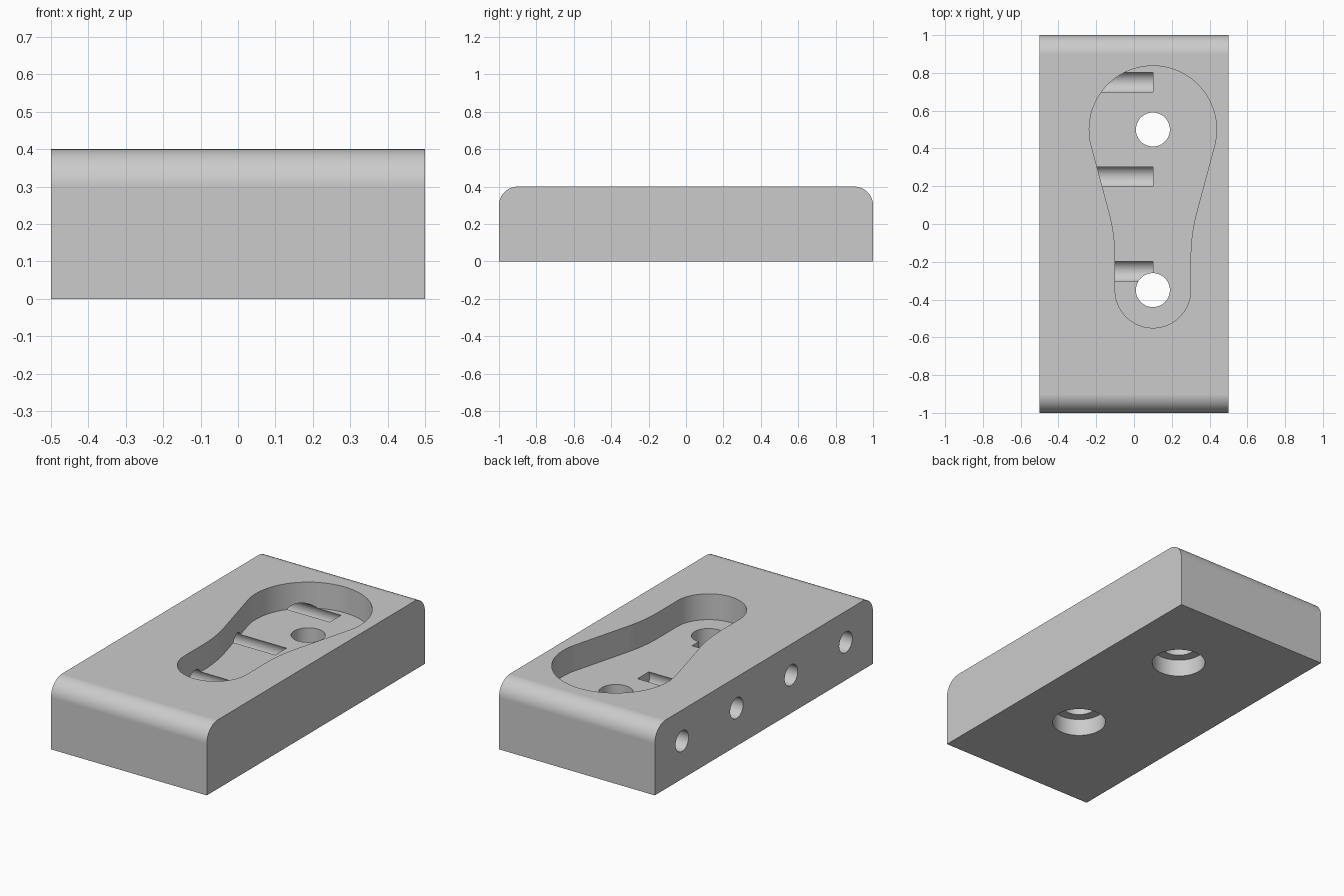
import bpy, bmesh
from math import cos, sin, tan, radians
from mathutils import Vector

default = bpy.data.objects.get("Cube")
if default:
    bpy.data.objects.remove(default, do_unlink=True)

grey = bpy.data.materials.new("plain_grey")
grey.use_nodes = True
grey.diffuse_color = (0.6, 0.6, 0.6, 1)
grey.node_tree.nodes["Principled BSDF"].inputs["Base Color"].default_value = (0.6, 0.6, 0.6, 1)


def arc(cx, cy, r, start, end, steps):
    """Points on an arc, angles in degrees."""
    angles = [radians(start + (end - start) * i / steps) for i in range(steps + 1)]
    return [(cx + r * cos(a), cy + r * sin(a)) for a in angles]


def prism(name, points, push):
    """Solid made by extruding a flat outline along a vector."""
    bm = bmesh.new()
    face = bm.faces.new([bm.verts.new(p) for p in points])
    moved = bmesh.ops.extrude_face_region(bm, geom=[face], use_keep_orig=True)["geom"]
    bmesh.ops.translate(bm, vec=Vector(push),
                        verts=[g for g in moved if isinstance(g, bmesh.types.BMVert)])
    bmesh.ops.recalc_face_normals(bm, faces=bm.faces)
    mesh = bpy.data.meshes.new(name)
    bm.to_mesh(mesh)
    bm.free()
    mesh.materials.append(grey)
    obj = bpy.data.objects.new(name, mesh)
    bpy.context.collection.objects.link(obj)
    return obj


def cut(target, cutter):
    """Subtract the cutter from the target, then discard the cutter."""
    cutter.hide_render = True
    mod = target.modifiers.new("cut", "BOOLEAN")
    mod.operation = "DIFFERENCE"
    mod.solver = "EXACT"
    mod.object = cutter
    bpy.context.view_layer.objects.active = target
    bpy.ops.object.modifier_apply(modifier=mod.name)
    bpy.data.objects.remove(cutter, do_unlink=True)


# Block with rounded front and back top edges
side = [(-1, 0), (1, 0)] + arc(0.9, 0.3, 0.1, 0, 90, 16) + arc(-0.9, 0.3, 0.1, 90, 180, 16)
block = prism("base_block", [(-0.5, y, z) for y, z in side], (1, 0, 0))

# Keyhole pocket: large round end, blended flanks, small round end
axis, floor = 0.1, 0.25
big_y, big_r, small_y, small_r = 0.5, 0.337, -0.35, 0.2
lean, blend = 15, 0.12
tangent_x = big_r * cos(radians(lean))
tangent_y = big_y - big_r * sin(radians(lean))
knee_y = tangent_y - (tangent_x - small_r) / tan(radians(lean))
blend_r = blend / tan(radians(lean / 2))
half = (arc(0, big_y, big_r, 90, -lean, 40)
        + arc(small_r + blend_r, knee_y - blend, blend_r, 180 - lean, 180, 12)
        + arc(0, small_y, small_r, 0, -90, 24))
outline = half + [(-x, y) for x, y in reversed(half[1:-1])]
cut(block, prism("pocket_cutter", [(axis + x, y, floor) for x, y in outline], (0, 0, 0.3)))

# Vertical screw holes, counterbored from below
for y in (big_y, small_y):
    for radius, top in ((0.145, 0.1), (0.09, 0.32)):
        ring = arc(axis, y, radius, 0, 360, 48)[:-1]
        cut(block, prism("screw_hole_cutter", [(px, py, -0.1) for px, py in ring],
                         (0, 0, top + 0.1)))

# Blind holes drilled from one long side
for y in (-0.75, -0.25, 0.25, 0.75):
    ring = arc(y, 0.22, 0.06, 0, 360, 40)[:-1]
    cut(block, prism("side_hole_cutter", [(-0.6, py, pz) for py, pz in ring],
                     (0.6 + axis, 0, 0)))

# Smooth curved walls, crisp edges, flat planes kept flat
bpy.ops.object.select_all(action="DESELECT")
block.select_set(True)
bpy.context.view_layer.objects.active = block
bpy.ops.object.shade_smooth_by_angle(angle=radians(30))
weighted = block.modifiers.new("flat_planes", "WEIGHTED_NORMAL")
weighted.keep_sharp = True
